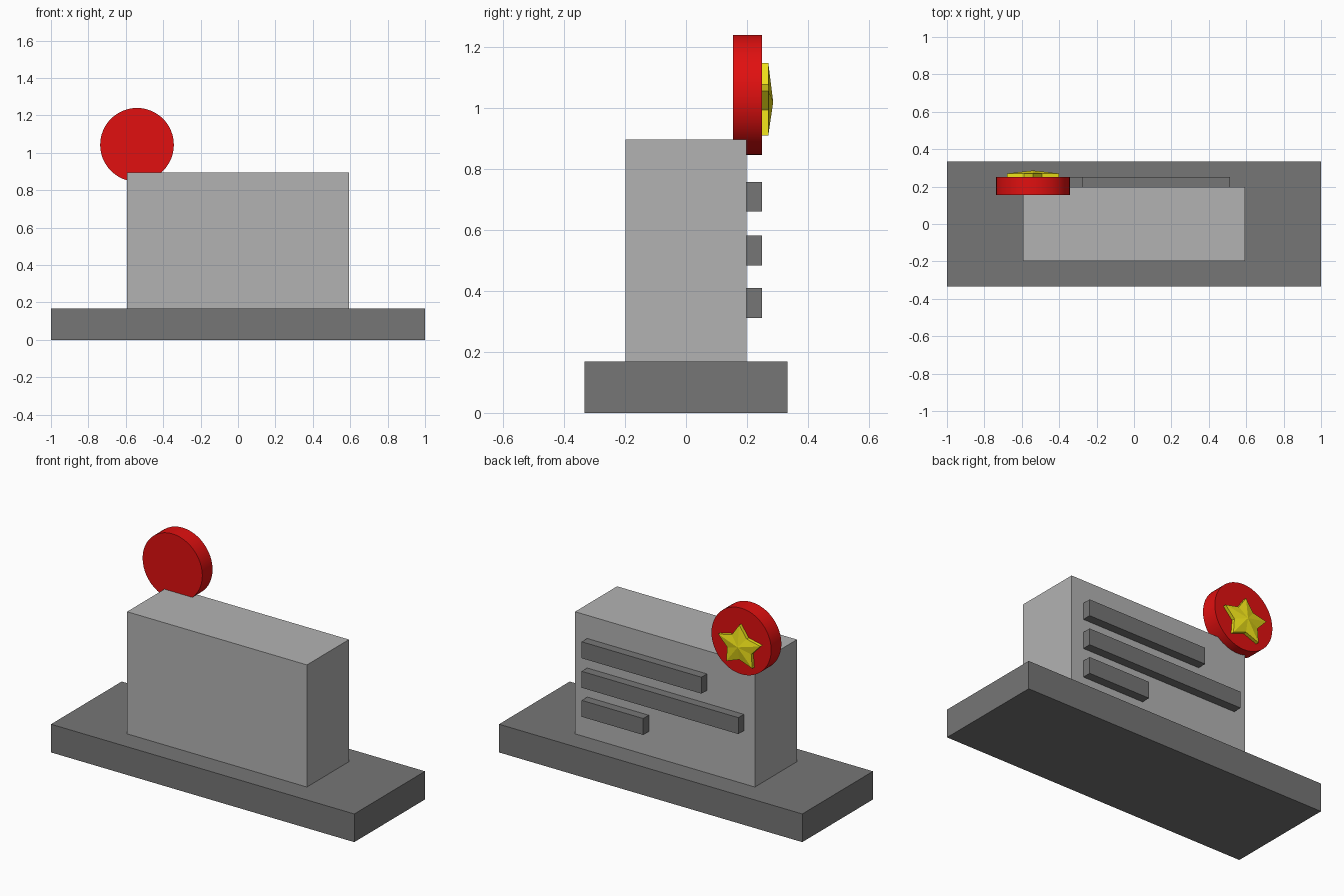
import bpy, bmesh
from math import sin, cos, pi

if "Cube" in bpy.data.objects:
    bpy.data.objects.remove(bpy.data.objects["Cube"])

def material(name, rgb):
    m = bpy.data.materials.new(name)
    m.diffuse_color = (*rgb, 1)
    m.use_nodes = True
    m.node_tree.nodes["Principled BSDF"].inputs["Base Color"].default_value = m.diffuse_color
    return m

grey_dark = material("dark_grey", (0.18, 0.18, 0.18))
grey_light = material("light_grey", (0.45, 0.45, 0.45))
red = material("red", (0.75, 0.005, 0.005))
yellow = material("yellow", (0.85, 0.75, 0.01))

def box(name, x, y, z, mat):
    """Box from (min, max) ranges."""
    bpy.ops.mesh.primitive_cube_add(size=1, location=[(a + b) / 2 for a, b in (x, y, z)])
    ob = bpy.context.object
    ob.name = name
    ob.scale = [b - a for a, b in (x, y, z)]
    bpy.ops.object.transform_apply(location=False, rotation=False, scale=True)
    ob.data.materials.append(mat)
    return ob

# Plinth and upright slab
box("base", (-1, 1), (-0.333, 0.333), (0, 0.168), grey_dark)
box("slab", (-0.593, 0.593), (-0.198, 0.198), (0.168, 0.896), grey_light)

# Raised bars on the back face
for i, (x_end, z) in enumerate([(-0.277, 0.66), (-0.52, 0.484), (0.107, 0.311)]):
    box(f"bar_{i + 1}", (x_end, 0.513), (0.198, 0.25), (z, z + 0.098), grey_dark)

# Round badge on the top corner
bpy.ops.mesh.primitive_cylinder_add(vertices=48, radius=0.197, depth=0.096,
                                    location=(-0.54, 0.202, 1.043), rotation=(pi / 2, 0, 0))
badge = bpy.context.object
badge.name = "badge"
badge.data.materials.append(red)
bpy.ops.object.shade_smooth_by_angle()

# Five-pointed star: straight rim, then facets rising to a central peak
bm = bmesh.new()
outline = []
for i in range(10):
    r = 1 if i % 2 == 0 else 0.57
    a = pi / 2 + i * pi / 5
    outline.append((-0.54 + 0.146 * r * cos(a), 1.016 + 0.131 * r * sin(a)))
back = [bm.verts.new((x, 0.25, z)) for x, z in outline]
rim = [bm.verts.new((x, 0.27, z)) for x, z in outline]
peak = bm.verts.new((-0.54, 0.286, 1.02))
bm.faces.new(back)
for i in range(10):
    j = (i + 1) % 10
    bm.faces.new((back[i], back[j], rim[j], rim[i]))
    bm.faces.new((rim[i], rim[j], peak))
bmesh.ops.recalc_face_normals(bm, faces=bm.faces)
mesh = bpy.data.meshes.new("star")
bm.to_mesh(mesh)
bm.free()
mesh.materials.append(yellow)
bpy.context.collection.objects.link(bpy.data.objects.new("star", mesh))
